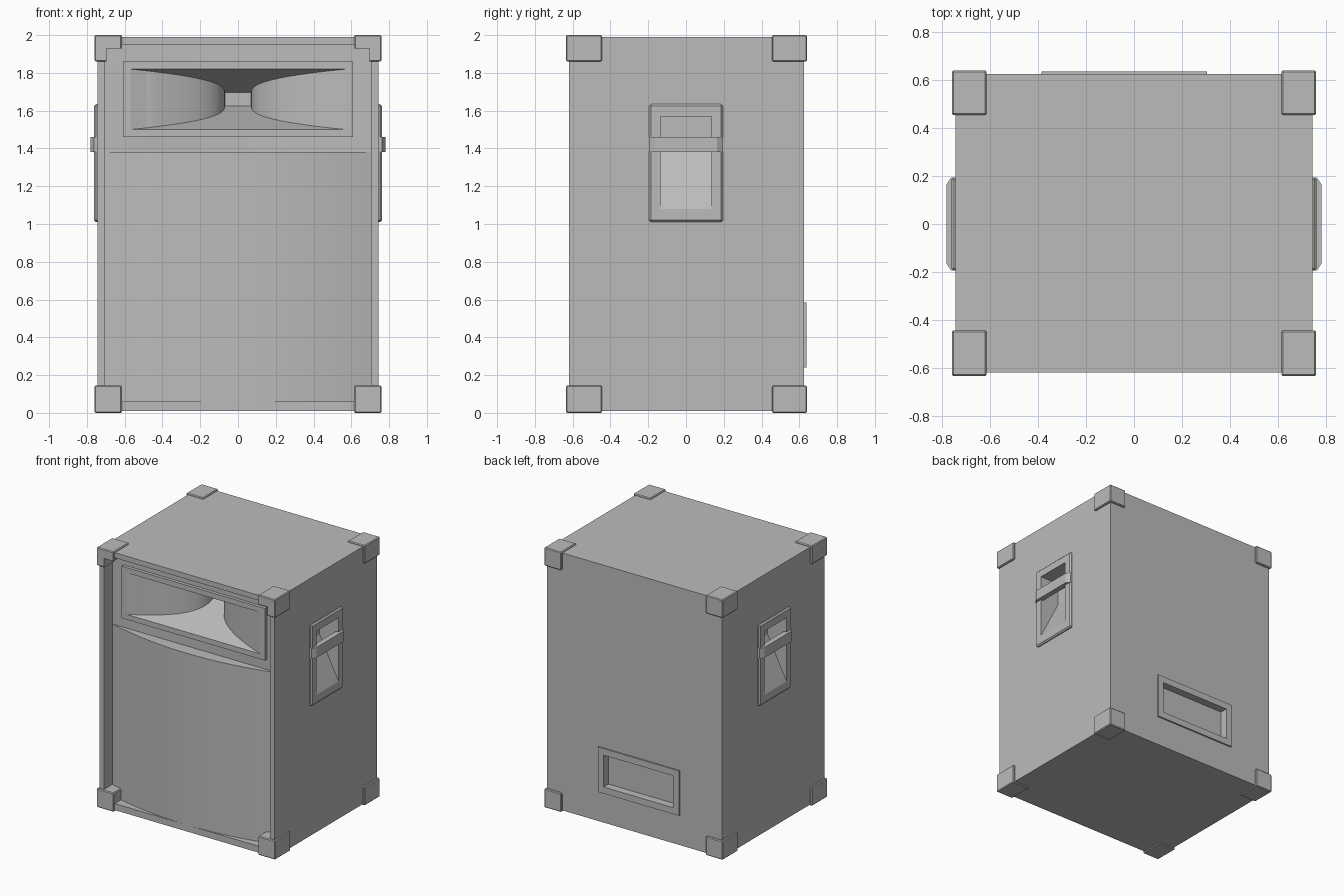
import bpy, bmesh, math

if "Cube" in bpy.data.objects:
    bpy.data.objects.remove(bpy.data.objects["Cube"])

grey = bpy.data.materials.new("plain grey")
grey.use_nodes = True
colour = (0.5, 0.5, 0.5, 1)
grey.diffuse_color = colour
grey.node_tree.nodes["Principled BSDF"].inputs["Base Color"].default_value = colour


def loft(name, sections):
    """Solid skinned through equal-length rings of points, capped at both ends."""
    bm = bmesh.new()
    rings = [[bm.verts.new(p) for p in ring] for ring in sections]
    for a, b in zip(rings, rings[1:]):
        for i in range(len(a)):
            j = (i + 1) % len(a)
            bm.faces.new((a[i], a[j], b[j], b[i]))
    bm.faces.new(rings[0])
    bm.faces.new(rings[-1])
    bmesh.ops.recalc_face_normals(bm, faces=bm.faces)
    mesh = bpy.data.meshes.new(name)
    bm.to_mesh(mesh)
    bm.free()
    mesh.materials.append(grey)
    obj = bpy.data.objects.new(name, mesh)
    bpy.context.collection.objects.link(obj)
    return obj


def box(name, x, y, z):
    return loft(name, [[(x[0], y[0], h), (x[1], y[0], h), (x[1], y[1], h), (x[0], y[1], h)] for h in z])


def apply(obj, mod):
    bpy.ops.object.select_all(action='DESELECT')
    bpy.context.view_layer.objects.active = obj
    obj.select_set(True)
    bpy.ops.object.modifier_apply(modifier=mod.name)


def cut(obj, *cutters):
    for cutter in cutters:
        mod = obj.modifiers.new("cut", 'BOOLEAN')
        mod.operation = 'DIFFERENCE'
        mod.solver = 'EXACT'
        mod.object = cutter
        apply(obj, mod)


def bevel(obj, width):
    mod = obj.modifiers.new("bevel", 'BEVEL')
    mod.width = width
    mod.segments = 1
    apply(obj, mod)


def smooth(obj):
    bpy.ops.object.select_all(action='DESELECT')
    bpy.context.view_layer.objects.active = obj
    obj.select_set(True)
    bpy.ops.object.shade_smooth_by_angle(angle=math.radians(25))


helpers = []

# Cabinet with a recessed front
cabinet = box("cabinet", (-0.745, 0.745), (-0.62, 0.625), (0.01, 1.99))
recess = box("recess_cutter", (-0.705, 0.705), (-0.8, -0.52), (0.06, 1.95))
helpers.append(recess)
cut(cabinet, recess)

# Flared horn: the width opens quickly, the height evenly
rings = []
for i in range(17):
    t = i / 16
    w, h, y = 0.07 + 0.5 * t ** 2.5, 0.035 + 0.125 * t, -0.2 - 0.345 * t
    rings.append([(-w, y, 1.66 - h), (w, y, 1.66 - h), (w, y, 1.66 + h), (-w, y, 1.66 + h)])
rings.append([(x, -0.7, z) for x, y, z in rings[-1]])
horn = loft("horn_cutter", rings)
helpers.append(horn)
flange = box("horn_flange", (-0.61, 0.61), (-0.545, -0.51), (1.46, 1.86))
for part in (cabinet, flange):
    cut(part, horn)

# Bowed grille
arc = [(0.705 * math.sin(a), -0.52 - 0.1 * math.cos(a) ** 2)
       for a in (math.pi * (i / 24 - 0.5) for i in range(25))]
outline = arc + [(0.705, -0.5), (-0.705, -0.5)]
grille = loft("grille", [[(x, y, z) for x, y in outline] for z in (0.055, 1.38)])
smooth(grille)

# Corner protectors; the upper front pair is notched around the recess
notch = box("notch_cutter", (-0.695, 0.695), (-0.8, -0.5), (1, 1.93))
helpers.append(notch)
for side, sx in (("left", 1), ("right", -1)):
    x = sorted((sx * 0.615, sx * 0.76))
    for face, y in (("front", (-0.635, -0.445)), ("back", (0.455, 0.64))):
        for level, z in (("bottom", (0, 0.145)), ("top", (1.86, 2))):
            corner = box(f"{level}_{face}_{side}_corner", x, y, z)
            bevel(corner, 0.006)
            if level == "top" and face == "front":
                cut(corner, notch)

# Side handles: plate, sloping cup and grip bar
for side, sx in (("left", 1), ("right", -1)):
    plate = box(f"{side}_handle_plate", sorted((sx * 0.73, sx * 0.762)), (-0.195, 0.195), (1.01, 1.635))
    bevel(plate, 0.01)
    profile = [(0.9, 1.08), (0.762, 1.08), (0.60, 1.40), (0.60, 1.57), (0.9, 1.57)]
    cup = loft(f"{side}_cup_cutter", [[(sx * x, y, z) for x, z in profile] for y in (-0.135, 0.135)])
    helpers.append(cup)
    for part in (cabinet, plate):
        cut(part, cup)
    bar = [(0.74, -0.195), (0.762, -0.195), (0.782, -0.165), (0.782, 0.165), (0.762, 0.195), (0.74, 0.195)]
    loft(f"{side}_handle_bar", [[(sx * x, y, z) for x, y in bar] for z in (1.38, 1.46)])

# Rear connector plate with a sunken field
rear = box("rear_plate", (-0.385, 0.305), (0.61, 0.637), (0.24, 0.585))
sunk = box("rear_cutter", (-0.335, 0.255), (0.577, 0.8), (0.29, 0.535))
helpers.append(sunk)
for part in (cabinet, rear):
    cut(part, sunk)

smooth(cabinet)
for helper in helpers:
    bpy.data.objects.remove(helper)
